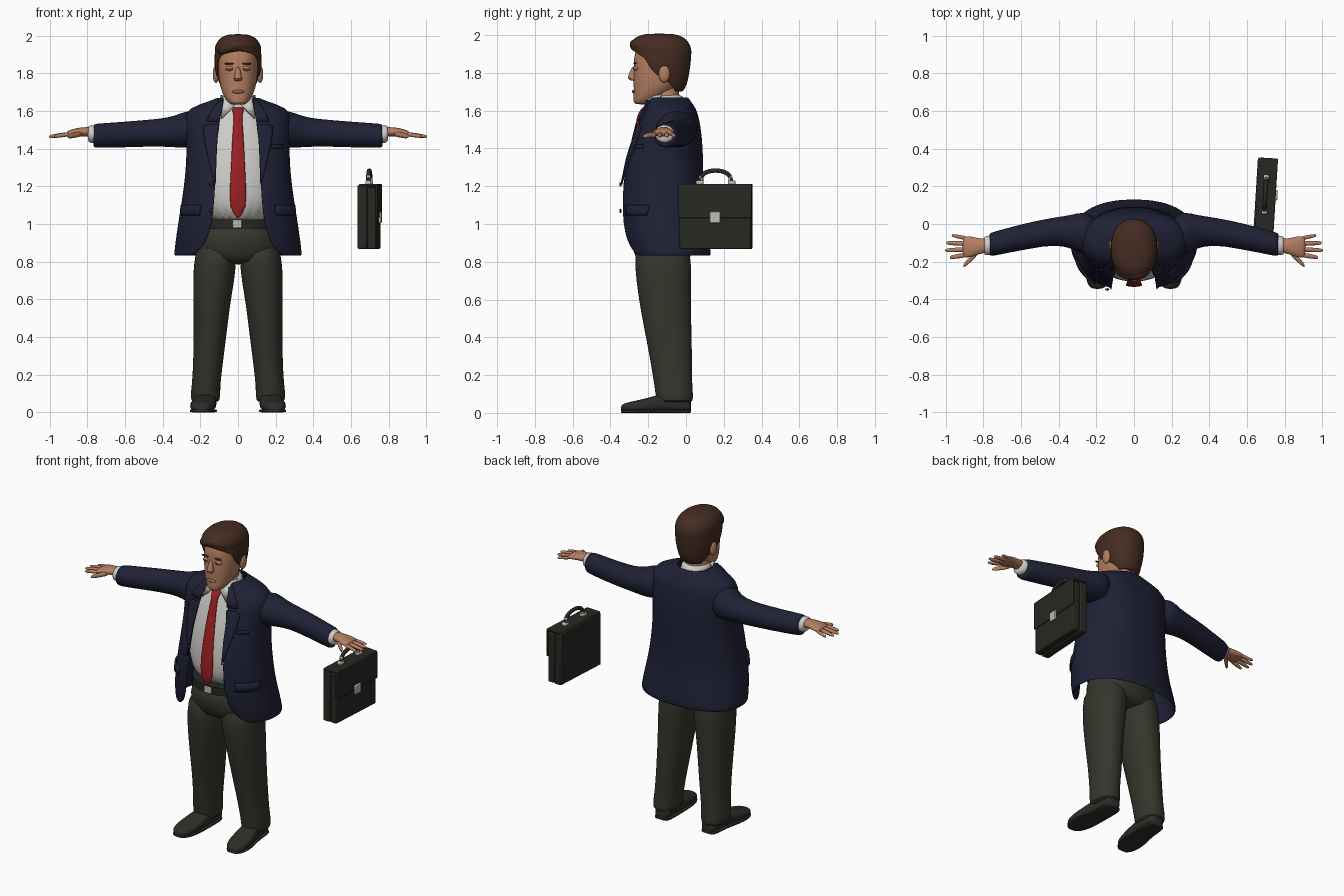
import bpy, bmesh
from math import sin, cos, asin, radians, degrees, pi, copysign
from mathutils import Matrix, Vector

if "Cube" in bpy.data.objects:
    bpy.data.objects.remove(bpy.data.objects["Cube"])


def material(name, r, g, b):
    m = bpy.data.materials.new(name)
    m.use_nodes = True
    m.diffuse_color = (r, g, b, 1)
    shader = m.node_tree.nodes["Principled BSDF"]
    shader.inputs["Base Color"].default_value = (r, g, b, 1)
    shader.inputs["Roughness"].default_value = 0.8
    return m


navy = material("navy cloth", .014, .015, .036)
olive = material("olive cloth", .036, .036, .026)
white = material("white cotton", .62, .61, .58)
red = material("red silk", .33, .014, .016)
skin = material("skin", .46, .21, .12)
brown = material("brown hair", .06, .025, .016)
leather = material("dark leather", .02, .022, .016)
shoe_mat = material("shoe leather", .027, .026, .021)
metal = material("grey metal", .5, .5, .48)
lip_mat = material("lips", .34, .13, .085)

X, Y, Z = 0, 1, 2


def finish(name, bm, mat, mirror=False, subdiv=0, thick=0, angle=50):
    bmesh.ops.remove_doubles(bm, verts=bm.verts, dist=.0001)
    bmesh.ops.recalc_face_normals(bm, faces=bm.faces)
    mesh = bpy.data.meshes.new(name)
    bm.to_mesh(mesh)
    bm.free()
    mesh.materials.append(mat)
    ob = bpy.data.objects.new(name, mesh)
    bpy.context.collection.objects.link(ob)
    if mirror:
        ob.modifiers.new("Mirror", "MIRROR").use_mirror_merge = False
    if thick:
        mod = ob.modifiers.new("Solidify", "SOLIDIFY")
        mod.thickness, mod.offset = thick, 0
    if subdiv:
        mod = ob.modifiers.new("Subdivision", "SUBSURF")
        mod.levels = mod.render_levels = subdiv
    bpy.context.view_layer.objects.active = ob
    ob.select_set(True)
    bpy.ops.object.shade_smooth_by_angle(angle=radians(angle))
    ob.select_set(False)
    return ob


# Ring: (position on axis, centre 1, centre 2, radius 1, radius 2)
def ring_point(ring, t, axis=Z, n=2.0):
    p, c1, c2, r1, r2 = ring[:5]
    s, c = sin(t), cos(t)
    co = [c1 + r1 * copysign(abs(s) ** (2 / n), s), c2 - r2 * copysign(abs(c) ** (2 / n), c)]
    co.insert(axis, p)
    return Vector(co)


def skin_rows(bm, rows):
    for lo, hi in zip(rows, rows[1:]):
        for i in range(len(lo) - 1):
            bm.faces.new((lo[i], lo[i + 1], hi[i + 1], hi[i]))


def loft(name, rings, mat, axis=Z, n=2.0, sides=24, gaps=None, caps=(True, True), subdiv=1, **kw):
    bm = bmesh.new()
    rows = []
    for k, ring in enumerate(rings):
        g = radians(gaps[k]) if gaps else 0
        ts = [g + (2 * pi - 2 * g) * i / sides for i in range(sides + 1)]
        rows.append([bm.verts.new(ring_point(ring, t, axis, n)) for t in ts])
    skin_rows(bm, rows)
    for cap, row in zip(caps, (rows[0], rows[-1])):
        if cap:
            bm.faces.new(row)
    return finish(name, bm, mat, subdiv=subdiv, **kw)


def ball(name, centre, radii, mat, mirror=False):
    bm = bmesh.new()
    m = Matrix.Translation(centre) @ Matrix.Diagonal((*radii, 1))
    bmesh.ops.create_uvsphere(bm, u_segments=20, v_segments=12, radius=1, matrix=m)
    return finish(name, bm, mat, mirror)


def box(name, centre, size, mat, bevel=.006, frame=Matrix()):
    bm = bmesh.new()
    bmesh.ops.create_cube(bm, size=1, matrix=Matrix.Translation(centre) @ Matrix.Diagonal((*size, 1)))
    ob = finish(name, bm, mat, angle=30)
    ob.matrix_world = frame
    mod = ob.modifiers.new("Bevel", "BEVEL")
    mod.width, mod.segments = bevel, 2
    return ob


# Jacket: open-fronted shell, last number is the half width of the opening
CUT = 2.3
jacket = [(1.67, 0, -.10, .10, .105, .075), (1.645, 0, -.095, .15, .115, .08),
          (1.615, 0, -.085, .255, .13, .085), (1.56, 0, -.09, .285, .155, .095),
          (1.45, 0, -.10, .27, .18, .11), (1.35, 0, -.115, .267, .20, .115),
          (1.2, 0, -.13, .28, .217, .12), (1.05, 0, -.13, .305, .218, .13),
          (.95, 0, -.115, .32, .225, .15), (.88, 0, -.10, .33, .222, .18), (.83, 0, -.09, .335, .217, .24)]


def angle_at(ring, x):
    return asin(min(1, x / ring[3]) ** (CUT / 2))


loft("jacket", jacket, navy, n=CUT, sides=40, gaps=[degrees(angle_at(r, r[5])) for r in jacket],
     caps=(False, False), thick=.012)


def jacket_ring(z):
    for a, b in zip(jacket, jacket[1:]):
        if a[0] >= z >= b[0]:
            f = (a[0] - z) / (a[0] - b[0])
            return tuple(u + (v - u) * f for u, v in zip(a, b))


def jacket_patch(name, rows, mirror=True, lift=.011):
    """Cloth layer on the jacket; rows of (z, inner x or None for the opening, outer x)."""
    bm = bmesh.new()
    grid = []
    for z, x0, x1 in rows:
        r = jacket_ring(z)
        r = r[:3] + (r[3] + lift, r[4] + lift, r[5])
        t0, t1 = angle_at(r, x0 or r[5]), angle_at(r, x1)
        grid.append([bm.verts.new(ring_point(r, t0 + (t1 - t0) * i / 6, n=CUT)) for i in range(7)])
    skin_rows(bm, grid)
    return finish(name, bm, navy, mirror, thick=.009, angle=30)


jacket_patch("jacket_collar", [(1.655, None, .1), (1.62, None, .125), (1.58, None, .15), (1.545, None, .165)])
jacket_patch("lapel", [(1.53, None, .15), (1.515, None, .185), (1.45, None, .178), (1.35, None, .158),
                       (1.27, None, .138), (1.21, None, .123)])
jacket_patch("pocket_flap", [(1.1, .2, .30), (1.07, .2, .304), (1.045, .203, .304)])
ob = jacket_patch("breast_pocket", [(1.42, .18, .235), (1.4, .18, .235)], mirror=False)
for z in (1.21, 1.07):
    ball("jacket_button", (-.142, -.347, z), (.011, .006, .011), leather)

# Sleeves, cuffs and hands
loft("sleeve", [(.19, -.06, 1.50, .10, .09), (.27, -.05, 1.505, .118, .102), (.33, -.04, 1.49, .088, .084),
                (.42, -.037, 1.485, .073, .073), (.55, -.06, 1.478, .071, .07), (.66, -.085, 1.472, .067, .067),
                (.765, -.11, 1.468, .064, .065), (.768, -.11, 1.468, .058, .058)], navy, X, mirror=True)
loft("shirt_cuff", [(.72, -.11, 1.474, .054, .052), (.79, -.115, 1.478, .053, .048),
                    (.797, -.115, 1.479, .046, .04)], white, X, mirror=True)
loft("palm", [(.76, -.113, 1.488, .036, .027), (.82, -.118, 1.49, .04, .025), (.865, -.121, 1.486, .056, .022),
              (.90, -.122, 1.48, .058, .017), (.91, -.122, 1.478, .05, .01)], skin, X, mirror=True)
digits = {"little_finger": (.88, -.078, .968, -.06, .011), "ring_finger": (.88, -.105, .997, -.10, .013),
          "middle_finger": (.88, -.135, 1.003, -.14, .013), "index_finger": (.88, -.162, .978, -.178, .013),
          "thumb": (.825, -.145, .905, -.222, .017)}
for name, (x0, y0, x1, y1, r) in digits.items():
    steps = [(0, 1), (.5, 1), (.85, .85), (.97, .6), (1, .3)]
    loft(name, [(x0 + (x1 - x0) * f, y0 + (y1 - y0) * f, 1.48 - .016 * f, r * k, r * k * .9)
                for f, k in steps], skin, X, sides=12, mirror=True)

# Shirt, collar and tie
loft("shirt", [(.99, 0, -.13, .195, .168), (1.2, 0, -.13, .24, .187), (1.4, 0, -.115, .23, .167),
               (1.55, 0, -.10, .2, .13), (1.615, 0, -.105, .1, .1), (1.655, 0, -.105, .086, .095),
               (1.69, 0, -.102, .08, .086)], white, subdiv=2)
bm = bmesh.new()
bm.faces.new([bm.verts.new(v) for v in ((.012, -.212, 1.635), (.055, -.195, 1.672), (.088, -.13, 1.685),
                                        (.098, -.15, 1.64), (.088, -.243, 1.56))])
bmesh.ops.triangulate(bm, faces=bm.faces)
finish("shirt_collar", bm, white, True, thick=.008)
loft("tie", [(1.62, 0, -.212, .026, .012), (1.61, 0, -.222, .034, .018), (1.575, 0, -.243, .022, .016),
             (1.55, 0, -.25, .024, .011), (1.4, 0, -.291, .034, .011), (1.2, 0, -.326, .043, .011),
             (1.085, 0, -.322, .048, .011), (1.03, 0, -.315, .006, .008)], red, sides=16)

# Trousers, belt and shoes
loft("trouser_seat", [(1.02, 0, -.13, .2, .166), (.9, 0, -.125, .222, .166), (.82, 0, -.122, .225, .15),
                      (.785, 0, -.12, .17, .11)], olive, n=2.2)
loft("trouser_leg", [(.92, .115, -.125, .1, .145), (.78, .122, -.122, .118, .152), (.6, .138, -.112, .1, .139),
                     (.45, .146, -.097, .09, .126), (.3, .156, -.08, .081, .113), (.15, .169, -.068, .075, .101),
                     (.1, .173, -.062, .08, .1), (.06, .173, -.058, .076, .096), (.055, .173, -.058, .06, .08)],
     olive, n=2.2, mirror=True)
loft("belt", [(.975, 0, -.13, .207, .173), (1.025, 0, -.13, .206, .174)], leather, sides=40, subdiv=0)
box("belt_buckle", (-.005, -.306, 1.0), (.05, .012, .042), metal, .004)
shoe = [(.028, .168, .03, .05), (.015, .168, .05, .09), (-.04, .168, .055, .1), (-.1, .171, .057, .105),
        (-.16, .178, .063, .088), (-.23, .186, .07, .068), (-.3, .192, .062, .054), (-.335, .194, .042, .044),
        (-.345, .194, .02, .03)]
loft("shoe", [(y, x, h / 2 + .004, w, h / 2) for y, x, w, h in shoe], shoe_mat, Y, n=2.6, mirror=True)
loft("shoe_sole", [(y, x, .008, w * 1.03, .008) for y, x, w, h in shoe], shoe_mat, Y, n=5, mirror=True)

# Head
loft("neck", [(1.58, 0, -.115, .075, .08), (1.66, 0, -.118, .072, .08), (1.74, 0, -.11, .07, .08)], skin)
loft("head", [(1.633, 0, -.235, .03, .03), (1.643, 0, -.222, .052, .058), (1.68, 0, -.19, .077, .088),
              (1.72, 0, -.165, .093, .112), (1.77, 0, -.15, .102, .13), (1.82, 0, -.14, .107, .138),
              (1.88, 0, -.135, .107, .142), (1.93, 0, -.135, .1, .13), (1.97, 0, -.135, .075, .1),
              (1.985, 0, -.135, .04, .05)], skin, n=2.2)
loft("nose", [(1.84, 0, -.272, .011, .012), (1.79, 0, -.283, .016, .021), (1.772, 0, -.284, .026, .03),
              (1.757, 0, -.275, .02, .018)], skin, sides=12)
ball("lips", (0, -.277, 1.702), (.033, .01, .009), lip_mat)
ball("eyelid", (.043, -.266, 1.825), (.023, .012, .013), skin, True)
ball("eye", (.043, -.277, 1.823), (.015, .004, .003), brown, True)
ball("eyebrow", (.046, -.27, 1.851), (.027, .009, .005), brown, True)
ball("ear", (.117, -.115, 1.795), (.017, .03, .046), skin, True)

# Hair: shell with an opening for the face, and a swept fringe
loft("hair", [(1.70, 0, -.10, .072, .078), (1.75, 0, -.118, .1, .12), (1.79, 0, -.132, .112, .14),
              (1.84, 0, -.135, .118, .152), (1.88, 0, -.135, .119, .155), (1.905, 0, -.135, .119, .157),
              (1.925, 0, -.135, .119, .157), (1.955, 0, -.137, .112, .15), (1.985, 0, -.14, .09, .125),
              (2.002, 0, -.14, .05, .075)], brown, n=2.2, sides=32,
     gaps=[120, 108, 78, 68, 60, 42, 0, 0, 0, 0], caps=(False, True), thick=.014)
loft("fringe", [(-.11, -.215, 1.915, .035, .025), (-.06, -.255, 1.937, .038, .03), (0, -.262, 1.952, .04, .033),
                (.06, -.25, 1.95, .038, .032), (.1, -.215, 1.935, .03, .025)], brown, X)

# Briefcase, slightly turned
case = Matrix.Translation((.697, .157, 0)) @ Matrix.Rotation(radians(-3.5), 4, "Z")
box("case_back", (-.026, 0, 1.037), (.05, .385, .34), leather, .008, case)
box("case_front", (.025, 0, 1.03), (.046, .38, .325), leather, .008, case)
box("case_spine", (0, 0, 1.04), (.06, .365, .32), leather, .006, case)
box("case_flap", (.05, 0, 1.12), (.012, .388, .175), leather, .005, case)
box("case_flap_top", (.006, 0, 1.206), (.1, .388, .012), leather, .005, case)
box("case_clasp", (.058, 0, 1.035), (.014, .056, .06), metal, .005, case)
for s in (-1, 1):
    box("handle_mount", (0, s * .085, 1.22), (.03, .04, .022), metal, .006, case)
    box("handle_link", (0, s * .078, 1.24), (.022, .02, .036), metal, .006, case)
curve = bpy.data.curves.new("case_handle", "CURVE")
curve.dimensions, curve.bevel_depth, curve.bevel_resolution = "3D", .012, 3
curve.use_fill_caps = True
arch = curve.splines.new("POLY")
arch.points.add(16)
for i, p in enumerate(arch.points):
    t = pi * i / 16
    p.co = (0, .08 * cos(t), 1.23 + .053 * sin(t) ** .8, 1)
curve.materials.append(leather)
handle = bpy.data.objects.new("case_handle", curve)
bpy.context.collection.objects.link(handle)
handle.matrix_world = case
